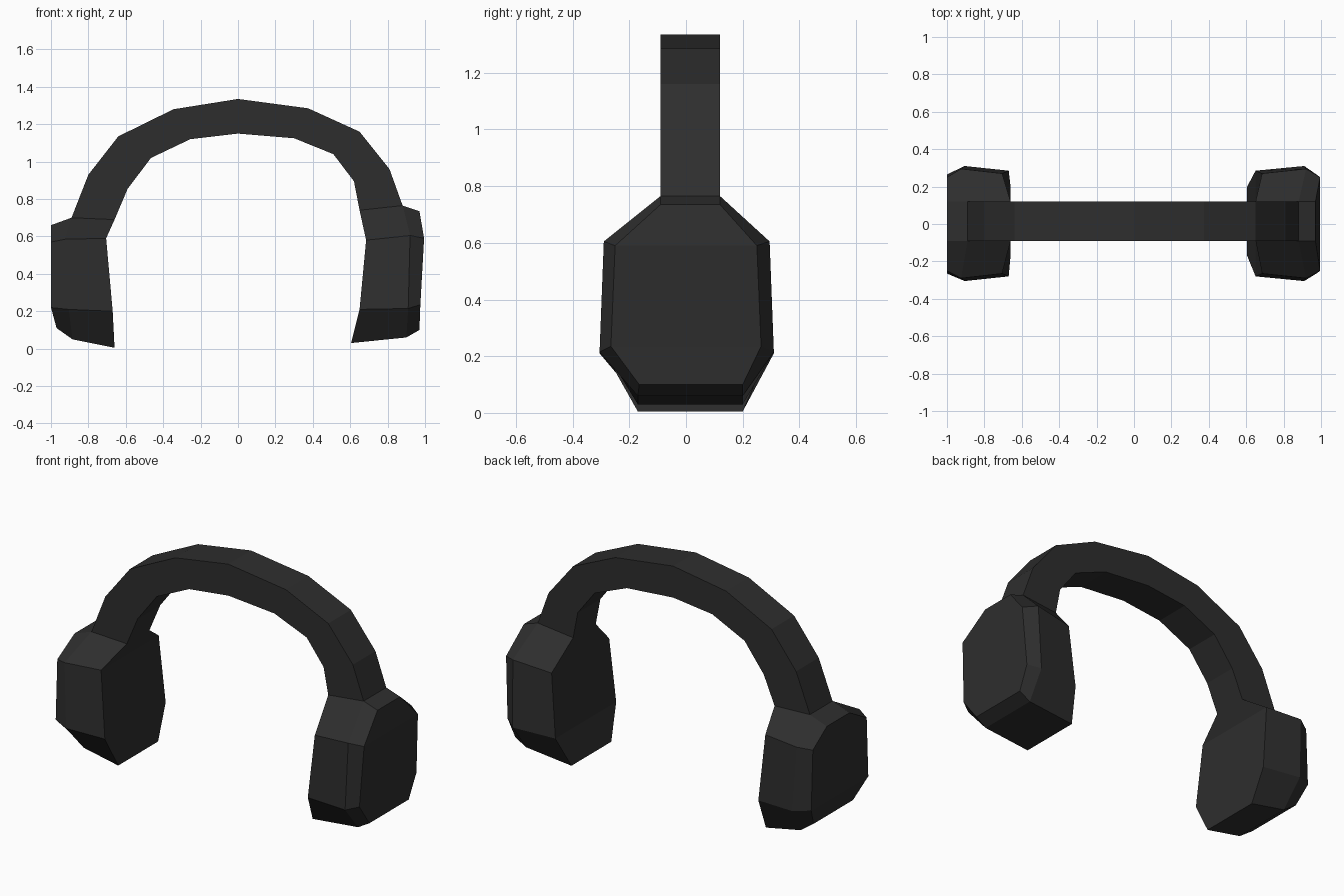
import bpy
import bmesh

cube = bpy.data.objects.get("Cube")
if cube:
    bpy.data.objects.remove(cube, do_unlink=True)

black = bpy.data.materials.new("matte_black")
black.use_nodes = True
colour = (0.027, 0.027, 0.027, 1)
black.diffuse_color = colour
shader = black.node_tree.nodes["Principled BSDF"]
shader.inputs["Base Color"].default_value = colour
shader.inputs["Roughness"].default_value = 0.8


def loft(name, rings, cap=False):
    """Skin closed rings of points; cap the ends with strips of quads."""
    bm = bmesh.new()
    loops = [[bm.verts.new(p) for p in ring] for ring in rings]
    n = len(loops[0])
    for a, b in zip(loops, loops[1:]):
        for i in range(n):
            j = (i + 1) % n
            bm.faces.new((a[i], a[j], b[j], b[i]))
    if cap:
        for loop in (loops[0], loops[-1]):
            for i in range(n // 2 - 1):
                bm.faces.new((loop[i], loop[i + 1], loop[n - 2 - i], loop[n - 1 - i]))
    bmesh.ops.recalc_face_normals(bm, faces=bm.faces)
    mesh = bpy.data.meshes.new(name)
    bm.to_mesh(mesh)
    bm.free()
    mesh.materials.append(black)
    obj = bpy.data.objects.new(name, mesh)
    bpy.context.collection.objects.link(obj)
    return obj


# Headband: paired outer and inner points along the arch
outer = [(-.89, .70), (-.80, .93), (-.64, 1.135), (-.345, 1.28), (0, 1.335),
         (.375, 1.285), (.65, 1.16), (.81, .96), (.88, .765)]
inner = [(-.66, .69), (-.59, .855), (-.465, 1.02), (-.255, 1.12), (0, 1.15),
         (.30, 1.125), (.51, 1.04), (.62, .895), (.65, .74)]
FRONT, BACK = -0.09, 0.12
loft("headband", [[(o[0], FRONT, o[1]), (o[0], BACK, o[1]),
                   (i[0], BACK, i[1]), (i[0], FRONT, i[1])]
                  for o, i in zip(outer, inner)])


def ear_cup(name, profiles, widths):
    """Each profile runs top to bottom; widths give front and back y."""
    rings = []
    for profile, spans in zip(profiles, widths):
        front = [(x, s[0], z) for (x, z), s in zip(profile, spans)]
        back = [(x, s[1], z) for (x, z), s in zip(profile, spans)]
        rings.append(front + back[::-1])
    loft(name, rings, cap=True)


# Octagonal ear cups: inner pad edge, widest rim, bevelled outer plate
top, bottom = (FRONT, BACK), (-.17, .20)
spans = [[top, (-.265, .27), (-.28, .285), bottom],
         [top, (-.29, .295), (-.305, .31), bottom],
         [top, (-.25, .25), (-.265, .265), (-.165, .20)]]
ear_cup("left_ear_cup",
        [[(.65, .74), (.685, .58), (.65, .21), (.605, .03)],
         [(.88, .765), (.92, .605), (.91, .215), (.90, .06)],
         [(.97, .735), (.995, .59), (.975, .235), (.97, .10)]], spans)
ear_cup("right_ear_cup",
        [[(-.66, .69), (-.705, .59), (-.67, .20), (-.66, .005)],
         [(-.89, .70), (-.925, .585), (-.905, .21), (-.885, .05)],
         [(-1, .66), (-1, .57), (-1, .22), (-.97, .11)]], spans)
